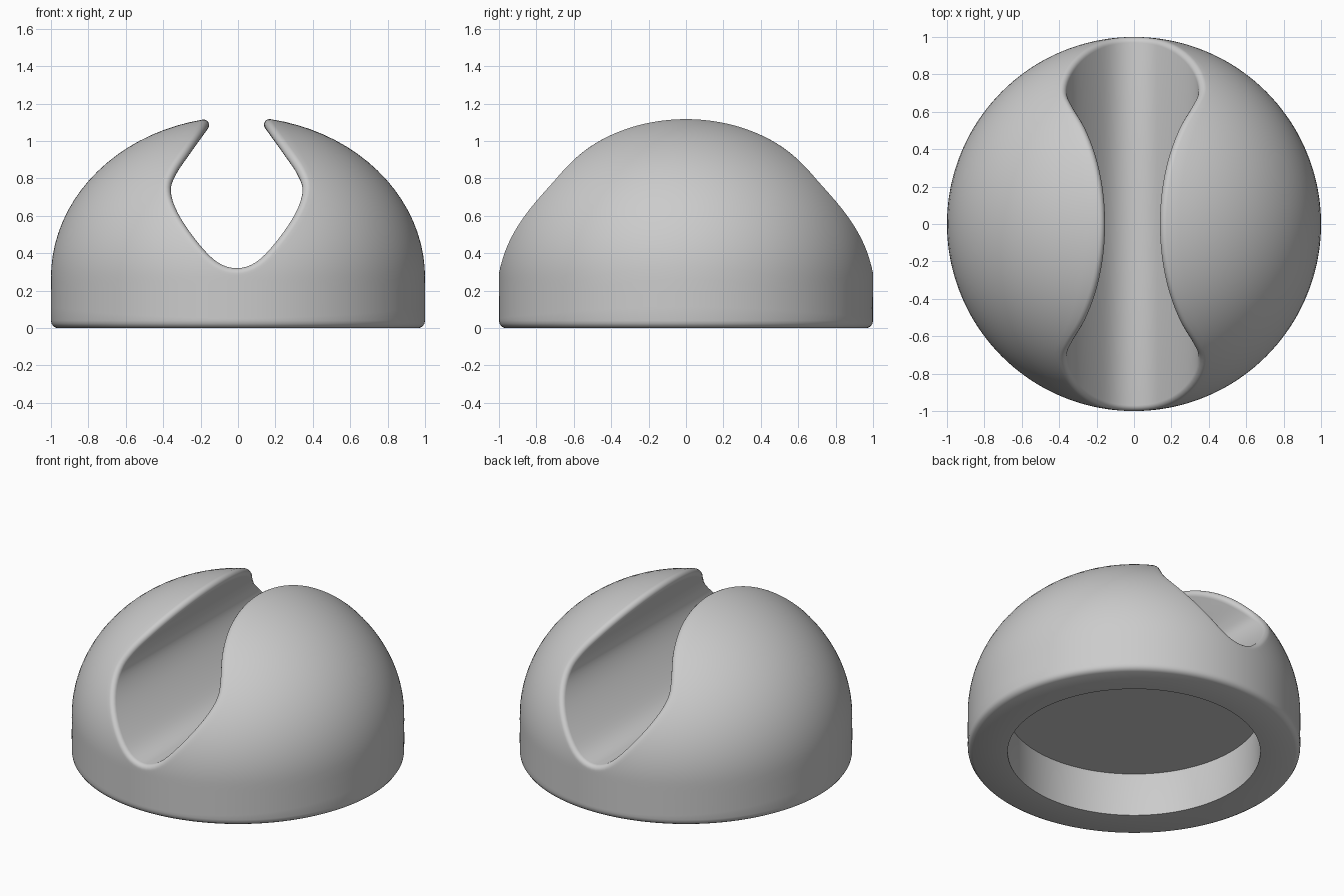
import bpy, bmesh, math
from mathutils import Vector

cube = bpy.data.objects.get("Cube")
if cube:
    bpy.data.objects.remove(cube, do_unlink=True)

ZC, H = 0.27, 0.86        # dome: height of its equator, rise above it
R = 0.03                  # rounding radius of the slot rim
FOOT = 0.04               # height of the bottom edge rounding
N, RINGS, ARC = 96, 22, 6
SHIFT = -0.007            # slot sits slightly off centre

# Slot cross-section, right half from the bottom up
half = [(0, .32), (.107, .355), (.214, .465), (.312, .61), (.352, .73),
        (.325, .82), (.255, .925), (.18, 1.03), (.1, 1.14), (.02, 1.25)]
prof = [Vector((-x, z)) for x, z in half[:0:-1]] + [Vector(p) for p in half]
MID = len(half) - 1


def slot(u):
    """Point and into-the-material normal of the slot section (spline)."""
    i = min(max(int(math.floor(u)) + MID, 1), len(prof) - 3)
    t = u + MID - i
    a, b, c, d = prof[i - 1:i + 3]
    k1, k2, k3 = c - a, 2 * a - 5 * b + 4 * c - d, 3 * b - a - 3 * c + d
    p = b + (k1 * t + k2 * t * t + k3 * t ** 3) / 2
    tan = (k1 + 2 * k2 * t + 3 * k3 * t * t).normalized()
    return p + Vector((SHIFT, 0)), Vector((tan.y, -tan.x))


def depth_sq(u):
    """Squared y where a ball rolling along the rim touches slot and dome."""
    p, n = slot(u)
    c = p + R * n
    q = 1 - ((c.y - ZC) / (H - R)) ** 2
    return (1 - R) ** 2 * q - c.x ** 2


def lip(sign):
    lo, hi = 5.0, 8.0
    for _ in range(50):
        m = (lo + hi) / 2
        if depth_sq(sign * m) > 0:
            lo = m
        else:
            hi = m
    return sign * lo


def rim_arc(u, side):
    """Rounded rim section from the slot wall to the dome."""
    p, n = slot(u)
    c2 = p + R * n
    c = Vector((c2.x, side * math.sqrt(max(depth_sq(u), 0)), c2.y))
    a = Vector((-n.x, 0, -n.y))
    b = Vector((c.x / (1 - R) ** 2, c.y / (1 - R) ** 2,
                (c.z - ZC) / (H - R) ** 2)).normalized()
    return [c + R * a.slerp(b, k / ARC) for k in range(ARC + 1)]


def flatten(p):
    """Unroll a dome point onto a disc."""
    cz = (p.z - ZC) / H
    s = math.acos(min(cz, 1)) if cz > 0 else math.pi / 2 + ZC - p.z
    return Vector((p.x, p.y)).normalized() * s


def unflatten(q):
    s, d = q.length, q.normalized()
    if s < math.pi / 2:
        return Vector((*(d * math.sin(s)), ZC + H * math.cos(s)))
    return Vector((*d, ZC - (s - math.pi / 2)))


# Closed rim loop: right lip, front, left lip, back
u0, u1 = lip(1), lip(-1)
us = [(u0 + u1) / 2 + (u0 - u1) / 2 * math.cos(math.pi * i / N)
      for i in range(N + 1)]
arcs = [rim_arc(u, -1) for u in us] + [rim_arc(u, 1) for u in us[-2:0:-1]]
M = len(arcs)

# Spread the foot circle by rim length
flat = [flatten(a[-1]) for a in arcs]
cum = [0.0]
for i in range(M):
    cum.append(cum[-1] + (flat[(i + 1) % M] - flat[i]).length)
angles = [-2 * math.pi * c / cum[-1] for c in cum[:M]]
reach = math.pi / 2 + ZC - FOOT

bm = bmesh.new()
columns = []
for arc, q, ang in zip(arcs, flat, angles):
    d = Vector((math.cos(ang), math.sin(ang)))
    col = arc[:]
    # dome and side wall
    col += [unflatten(q.lerp(d * reach, k / RINGS)) for k in range(1, RINGS + 1)]
    # rounded foot, base ring and underside recess
    col += [Vector((*(d * r), z)) for r, z in
            [(.997, .024), (.988, .01), (.97, 0), (.76, 0), (.76, .265), (.766, .29)]]
    columns.append([bm.verts.new(p) for p in col])

for i in range(M):
    a, b = columns[i], columns[(i + 1) % M]
    for k in range(len(a) - 1):
        bm.faces.new((a[k], a[k + 1], b[k + 1], b[k]))

# Recess ceiling
bm.faces.new([c[-1] for c in columns])

# Slot wall, straight from front rim to back rim
for i in range(N):
    ring = [columns[i][0], columns[i + 1][0],
            columns[(M - i - 1) % M][0], columns[(M - i) % M][0]]
    bm.faces.new(list(dict.fromkeys(ring)))

bmesh.ops.recalc_face_normals(bm, faces=bm.faces)
mesh = bpy.data.meshes.new("slotted_dome")
bm.to_mesh(mesh)
bm.free()
dome = bpy.data.objects.new("slotted_dome", mesh)
bpy.context.collection.objects.link(dome)

# Plain grey material
grey = bpy.data.materials.new("light_grey")
grey.use_nodes = True
colour = (0.6, 0.6, 0.6, 1)
grey.diffuse_color = colour
grey.node_tree.nodes["Principled BSDF"].inputs["Base Color"].default_value = colour
mesh.materials.append(grey)

bpy.ops.object.select_all(action='DESELECT')
dome.select_set(True)
bpy.context.view_layer.objects.active = dome
bpy.ops.object.shade_smooth_by_angle(angle=math.radians(35))
